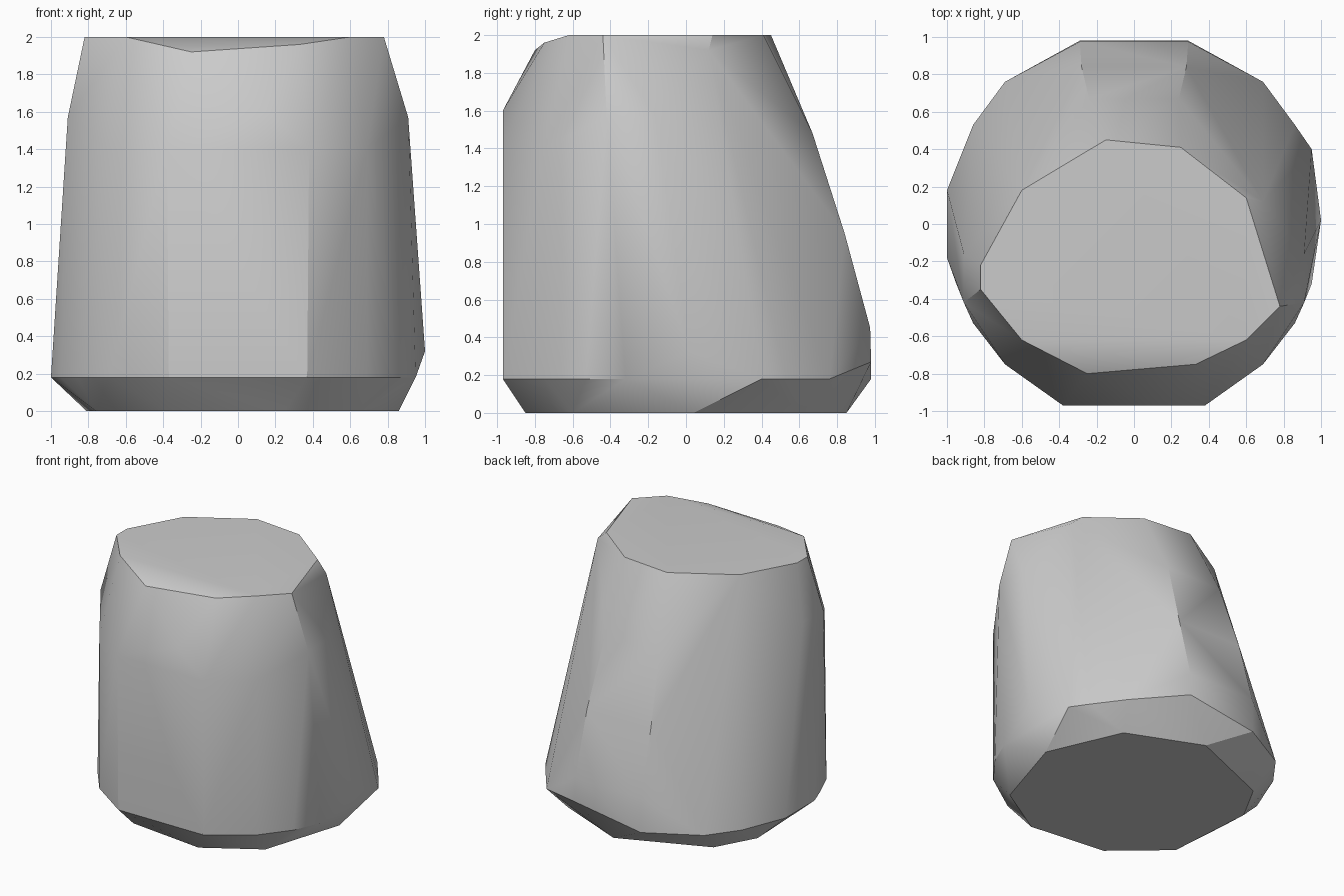
import bpy
import bmesh
from mathutils import Vector

# Remove the default cube only
default_cube = bpy.data.objects.get("Cube")
if default_cube is not None:
    bpy.data.objects.remove(default_cube, do_unlink=True)


def make_material(name, colour):
    """Create a plain matte material with one flat colour."""
    material = bpy.data.materials.new(name)
    material.use_nodes = True
    material.diffuse_color = colour
    shader = next(node for node in material.node_tree.nodes
                  if node.type == "BSDF_PRINCIPLED")
    shader.inputs["Base Color"].default_value = colour
    shader.inputs["Roughness"].default_value = 0.8
    return material


def level(height, outline):
    """Place an outline of x, y pairs at one height."""
    return [Vector((x, y, height)) for x, y in outline]


def mirrored(points):
    """Return the points together with their left-right mirror images."""
    return points + [Vector((-p.x, p.y, p.z)) for p in points]


def build_hull(name, points, material):
    """Wrap a faceted convex skin around the points."""
    mesh = bpy.data.meshes.new(name)
    bm = bmesh.new()
    for point in points:
        bm.verts.new(point)
    result = bmesh.ops.convex_hull(bm, input=bm.verts[:])
    unused = {item for key in ("geom_interior", "geom_unused")
              for item in result[key] if isinstance(item, bmesh.types.BMVert)}
    bmesh.ops.delete(bm, geom=list(unused), context="VERTS")
    # Merge flat areas back into single faces
    bmesh.ops.dissolve_limit(bm, angle_limit=0.02,
                             verts=bm.verts[:], edges=bm.edges[:])
    bmesh.ops.recalc_face_normals(bm, faces=bm.faces[:])
    bm.to_mesh(mesh)
    bm.free()
    mesh.materials.append(material)
    obj = bpy.data.objects.new(name, mesh)
    bpy.context.scene.collection.objects.link(obj)
    return obj


# Flat underside
base = level(0, [(-.64, .57), (-.81, .26), (-.76, -.44), (-.37, -.78),
                 (.25, -.85), (.66, -.6), (.86, .04), (.61, .61), (.04, .85)])

# Lower rim, chamfered towards the underside
rim = mirrored(level(.18, [(.37, -.97), (.69, -.75), (.86, -.53),
                           (.95, -.32), (.86, .53), (.69, .76)]))
rim += level(.18, [(-1, -.18), (-1, .18), (-.29, .98), (.95, .4)])
rim += [Vector((1, .02, .32)), Vector((.29, .98, .27))]

# Back wall leaning forward as it rises
back = mirrored(level(.45, [(.29, .975)])
                + level(.95, [(.28, .84)])
                + level(1.48, [(.24, .67)]))

# Shoulders and upright front
shoulders = mirrored(level(1.57, [(.91, -.16), (.91, -.42)])
                     + level(1.4, [(.38, -.97), (.69, -.75)]))

# Flat slanted-corner top
top = level(2, [(-.15, .45), (.25, .41), (.6, .14), (.78, -.44),
                (.6, -.62), (-.6, -.62), (-.82, -.35), (-.82, -.22), (-.6, .18)])

# Chipped corners below the top edge
chips = [Vector((-.25, -.8, 1.92)), Vector((.33, -.75, 1.96)),
         Vector((.15, -.97, 1.6)), Vector((.69, .12, 1.92))]

stone = make_material("pale grey stone", (0.6, 0.6, 0.6, 1))
block = build_hull("stone_block", base + rim + back + shoulders + top + chips, stone)

# Soft facets with crisp rims
bpy.ops.object.select_all(action="DESELECT")
block.select_set(True)
bpy.context.view_layer.objects.active = block
bpy.ops.object.shade_smooth_by_angle(angle=0.52)
